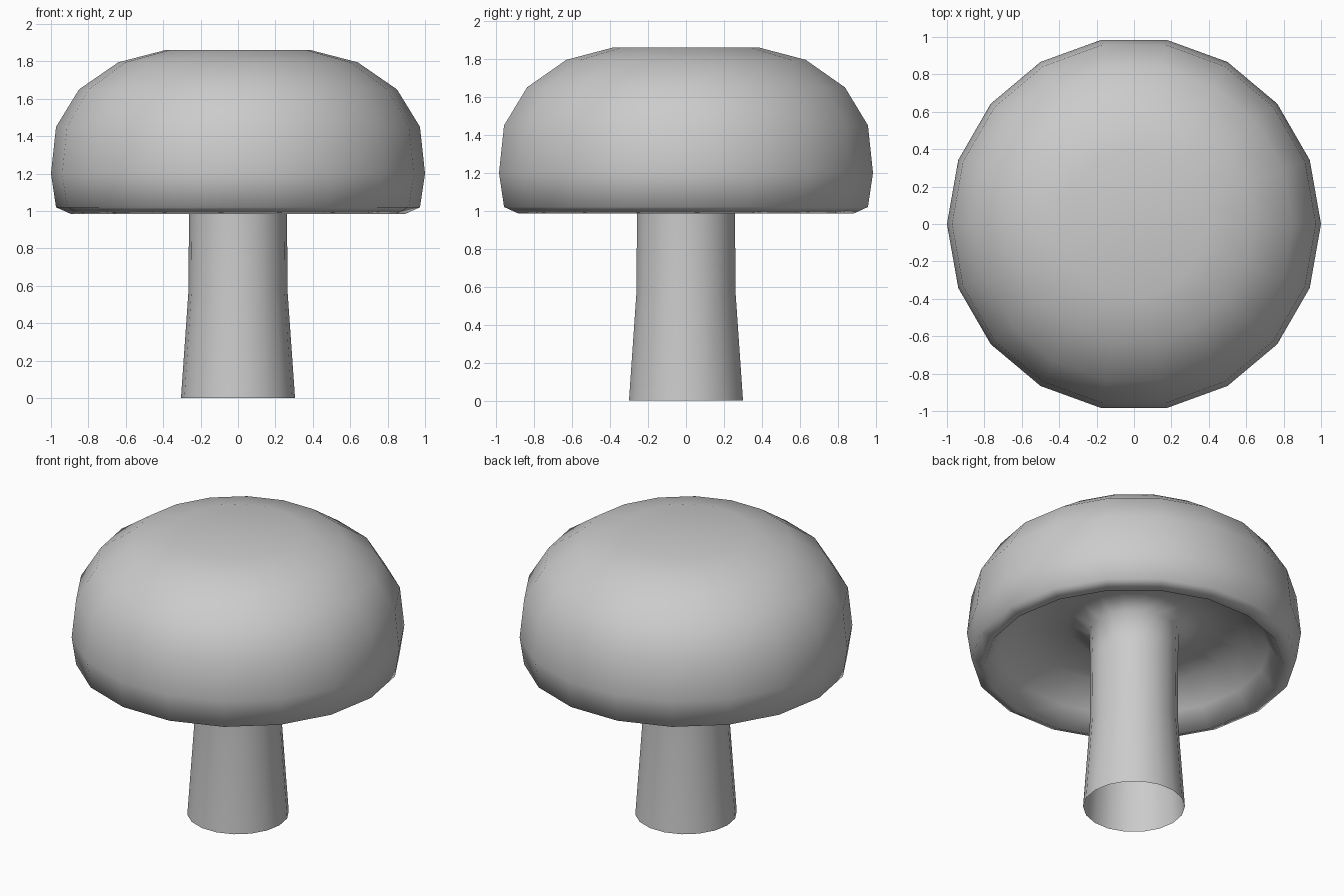
import bpy, bmesh, math

if "Cube" in bpy.data.objects:
    bpy.data.objects.remove(bpy.data.objects["Cube"])

SIDES = 18

# Continuous profile (radius, height): stem, hollow underside, rolled lip, dome
stem = [(0.305, 0.0), (0.265, 0.57), (0.262, 1.0), (0.27, 1.2)]
underside = [(0.40, 1.25), (0.66, 1.23), (0.81, 1.10)]
dome = [(0.895, 0.985), (0.973, 1.02), (1.0, 1.2), (0.973, 1.45),
        (0.85, 1.65), (0.64, 1.795), (0.39, 1.86)]


def lathe(name, profile):
    bm = bmesh.new()
    rings = []
    for r, z in profile:
        rings.append([bm.verts.new((r * math.cos(2 * math.pi * i / SIDES),
                                    r * math.sin(2 * math.pi * i / SIDES), z))
                      for i in range(SIDES)])
    for a, b in zip(rings, rings[1:]):
        for i in range(SIDES):
            j = (i + 1) % SIDES
            bm.faces.new((a[i], a[j], b[j], b[i]))
    # Flat crown; the foot of the stem stays open
    bm.faces.new(rings[-1])
    for f in bm.faces:
        f.smooth = True
    mesh = bpy.data.meshes.new(name)
    bm.to_mesh(mesh)
    bm.free()
    obj = bpy.data.objects.new(name, mesh)
    bpy.context.collection.objects.link(obj)
    return obj


# Mushroom: cap and stem in one smooth skin
lathe("mushroom", stem + underside + dome)
